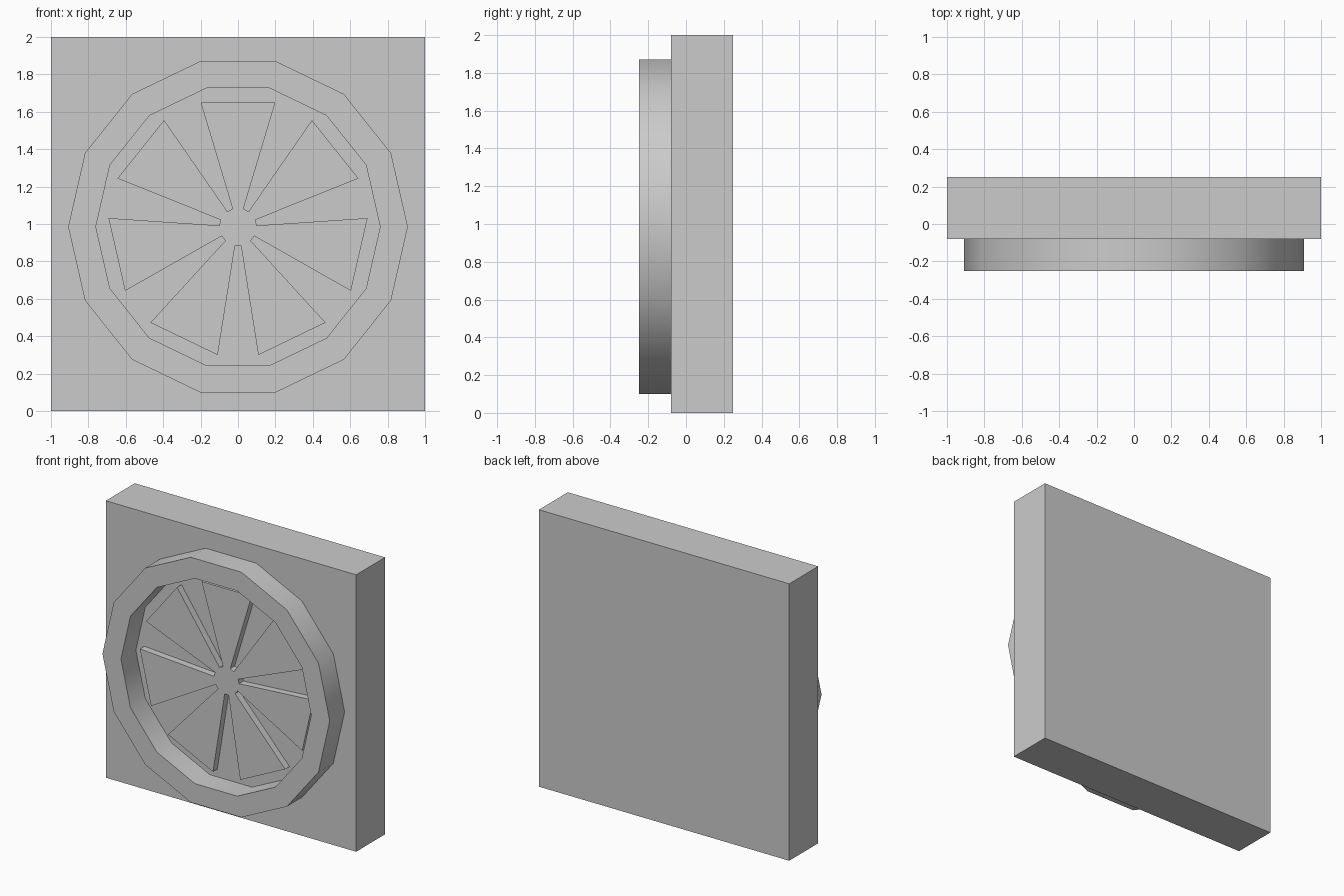
import bpy, bmesh
from math import sin, cos, pi, radians

if "Cube" in bpy.data.objects:
    bpy.data.objects.remove(bpy.data.objects["Cube"])

CZ = 0.985          # height of the fan centre
WALL_Y = -0.08      # front face of the wall plate


def finish(bm, name):
    bmesh.ops.recalc_face_normals(bm, faces=bm.faces)
    mesh = bpy.data.meshes.new(name)
    bm.to_mesh(mesh)
    bm.free()
    obj = bpy.data.objects.new(name, mesh)
    bpy.context.collection.objects.link(obj)
    return obj


def polar(bm, r, angle, y):
    return bm.verts.new((r * cos(angle), y, CZ + r * sin(angle)))


# Square wall plate
bpy.ops.mesh.primitive_cube_add(size=1, location=(0, 0.085, 1))
plate = bpy.context.object
plate.name = "wall_plate"
plate.scale = (2, 0.33, 2)
bpy.ops.object.transform_apply(location=False, rotation=False, scale=True)

# Fourteen-sided raised ring, smooth around its sides
SIDES = 14
bm = bmesh.new()
profile = [(0.908, WALL_Y), (0.908, -0.25), (0.76, -0.25), (0.76, WALL_Y)]
loops = [[polar(bm, r, 2 * pi * i / SIDES, y) for i in range(SIDES)] for r, y in profile]
for k in range(4):
    a, b = loops[k], loops[(k + 1) % 4]
    for i in range(SIDES):
        j = (i + 1) % SIDES
        bm.faces.new((a[i], a[j], b[j], b[i]))
ring = finish(bm, "housing_ring")
bpy.ops.object.select_all(action='DESELECT')
ring.select_set(True)
bpy.context.view_layer.objects.active = ring
bpy.ops.object.shade_smooth_by_angle(angle=radians(30))

# Seven flat fan blades joined by a small hub
BLADES = 7
HALF = radians(16.7)
bm = bmesh.new()
hub, outline = [], []
for i in range(BLADES):
    mid = pi / 2 + 2 * pi * i / BLADES
    root_a = polar(bm, 0.1, mid - HALF, -0.13)
    tip_a = polar(bm, 0.694, mid - HALF, -0.13)
    tip_b = polar(bm, 0.694, mid + HALF, -0.13)
    root_b = polar(bm, 0.1, mid + HALF, -0.13)
    bm.faces.new((root_a, tip_a, tip_b, root_b))
    hub += [root_a, root_b]
bm.faces.new(hub)
ext = bmesh.ops.extrude_face_region(bm, geom=bm.faces[:])
moved = [v for v in ext["geom"] if isinstance(v, bmesh.types.BMVert)]
bmesh.ops.translate(bm, verts=moved, vec=(0, WALL_Y + 0.13, 0))
finish(bm, "fan_blades")
